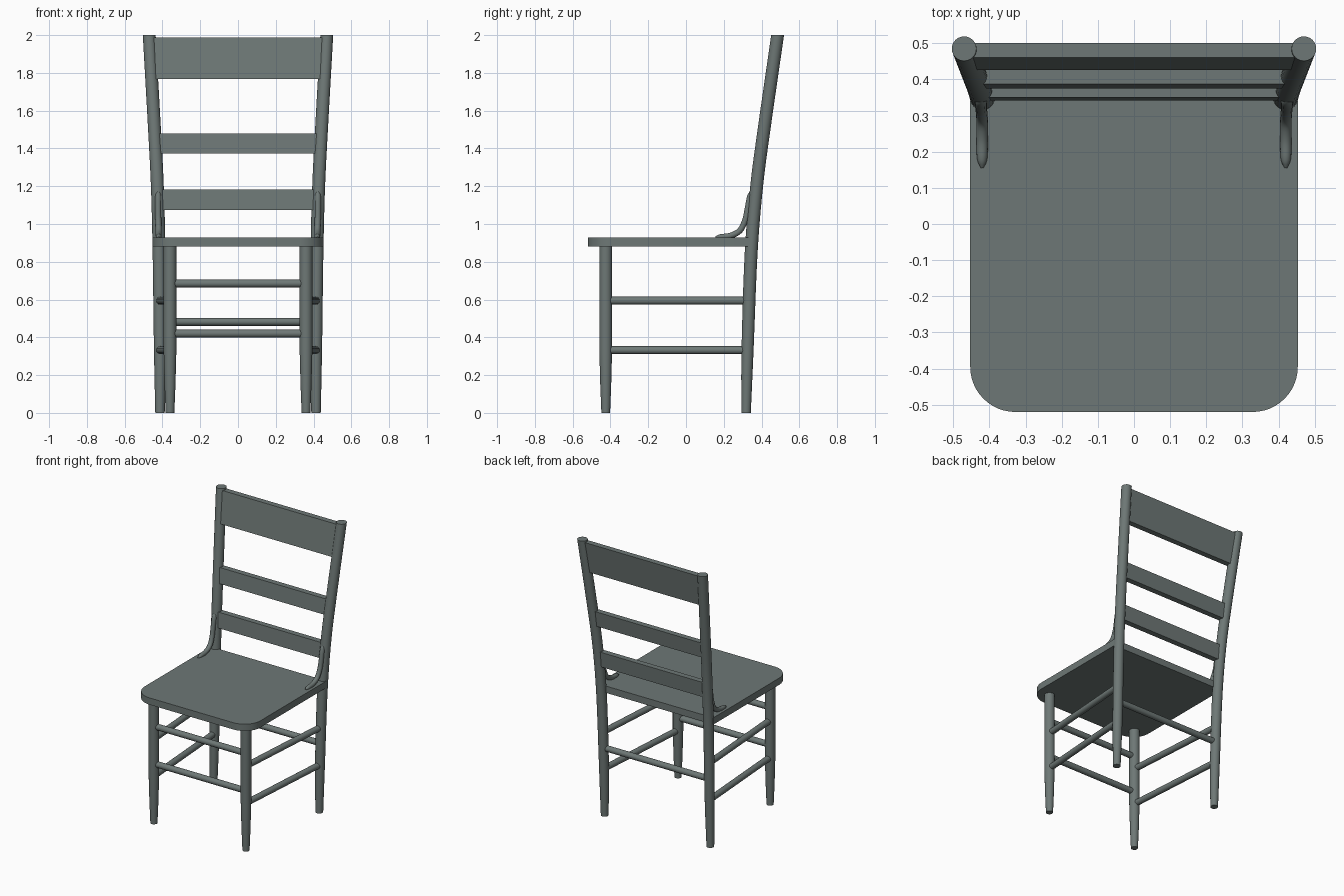
import bpy, bmesh, math
from mathutils import Vector

if "Cube" in bpy.data.objects:
    bpy.data.objects.remove(bpy.data.objects["Cube"])

paint = bpy.data.materials.new("grey_green_paint")
paint.diffuse_color = (0.155, 0.187, 0.18, 1)
paint.use_nodes = True
paint.node_tree.nodes["Principled BSDF"].inputs["Base Color"].default_value = paint.diffuse_color


def finish(name, bm, mirror=False, smooth=True):
    bmesh.ops.recalc_face_normals(bm, faces=bm.faces)
    me = bpy.data.meshes.new(name)
    bm.to_mesh(me)
    bm.free()
    me.materials.append(paint)
    ob = bpy.data.objects.new(name, me)
    bpy.context.collection.objects.link(ob)
    if mirror:
        m = ob.modifiers.new("mirror", 'MIRROR')
        m.use_mirror_merge = False
    if smooth:
        bpy.ops.object.select_all(action='DESELECT')
        ob.select_set(True)
        bpy.context.view_layer.objects.active = ob
        bpy.ops.object.shade_smooth_by_angle(angle=math.radians(35))
    return ob


def spline(pts, steps=5):
    """Catmull-Rom through points (any number of components)."""
    p = [Vector(q) for q in pts]
    p = [2 * p[0] - p[1]] + p + [2 * p[-1] - p[-2]]
    out = []
    for a, b, c, d in zip(p, p[1:], p[2:], p[3:]):
        for i in range(steps):
            t = i / steps
            out.append(0.5 * (2 * b + (c - a) * t + (2 * a - 5 * b + 4 * c - d) * t * t
                              + (3 * b - a - 3 * c + d) * t ** 3))
    return out + [p[-2]]


def tube(name, path, mirror=False, level=False, sides=24):
    """Round bar through (x, y, z, radius) points; level keeps rings horizontal."""
    bm = bmesh.new()
    rings = []
    for i, q in enumerate(path):
        c, r = Vector(q[:3]), q[3]
        t = Vector(path[min(i + 1, len(path) - 1)][:3]) - Vector(path[max(i - 1, 0)][:3])
        if level:
            t = Vector((0, 0, 1))
        t.normalize()
        side = Vector((1, 0, 0)) if abs(t.x) < 0.9 else Vector((0, 1, 0))
        u = (side - t * side.dot(t)).normalized()
        v = t.cross(u)
        angs = [2 * math.pi * k / sides for k in range(sides)]
        rings.append([bm.verts.new(c + r * (u * math.cos(a) + v * math.sin(a))) for a in angs])
    for a, b in zip(rings, rings[1:]):
        for k in range(sides):
            n = (k + 1) % sides
            bm.faces.new((a[k], a[n], b[n], b[k]))
    bm.faces.new(rings[0])
    bm.faces.new(rings[-1])
    return finish(name, bm, mirror)


# seat: slab with rounded front corners
bm = bmesh.new()
hw, front, back, rad = 0.453, -0.52, 0.342, 0.125
outline = [(hw, back), (-hw, back)]
for sx in (-1, 1):
    arc = [(sx * (hw - rad + rad * math.cos(a)), front + rad - rad * math.sin(a))
           for a in [math.pi / 2 * k / 12 for k in range(13)]]
    outline += arc if sx < 0 else arc[::-1]
face = bm.faces.new([bm.verts.new((x, y, 0.88)) for x, y in outline])
ext = bmesh.ops.extrude_face_region(bm, geom=[face])
bmesh.ops.translate(bm, vec=(0, 0, 0.048),
                    verts=[e for e in ext["geom"] if isinstance(e, bmesh.types.BMVert)])
finish("seat", bm)

# front legs, tapering to the foot
tube("front_leg", [(0.36, -0.425, 0, 0.023), (0.36, -0.425, 0.15, 0.029),
                   (0.36, -0.425, 0.34, 0.034), (0.36, -0.425, 0.89, 0.034)],
     mirror=True, level=True)

# back posts, leaning back and outward
post = [(0.413, 0.318, 0, 0.025), (0.413, 0.326, 0.34, 0.032), (0.418, 0.345, 0.85, 0.034),
        (0.427, 0.374, 1.2, 0.034), (0.442, 0.413, 1.5, 0.034), (0.470, 0.485, 2.0, 0.034)]
tube("back_post", spline(post), mirror=True, level=True)

# back slats, following the lean of the posts
for name, z0, z1, y0, y1, w0, w1 in (
        ("top_slat", 1.767, 1.988, 0.446, 0.480, 0.455, 0.465),
        ("middle_slat", 1.372, 1.48, 0.395, 0.407, 0.43, 0.435),
        ("lower_slat", 1.075, 1.183, 0.361, 0.370, 0.42, 0.425)):
    bm = bmesh.new()
    for sx in (-1, 1):
        for dy in (-0.02, 0.02):
            bm.verts.new((sx * w0, y0 + dy, z0))
            bm.verts.new((sx * w1, y1 + dy, z1))
    bmesh.ops.convex_hull(bm, input=bm.verts)
    bmesh.ops.dissolve_limit(bm, angle_limit=0.01, verts=bm.verts, edges=bm.edges)
    finish(name, bm, smooth=False)

# stretcher rungs
for name, z, x, y in (("front_rung_upper", 0.685, 0.36, -0.425),
                      ("front_rung_lower", 0.42, 0.36, -0.425),
                      ("back_rung", 0.482, 0.413, 0.33)):
    tube(name, [(-x, y, z, 0.021), (x, y, z, 0.021)], sides=16)
for name, z in (("side_rung_upper", 0.594), ("side_rung_lower", 0.332)):
    tube(name, [(0.36, -0.425, z, 0.021), (0.413, 0.328, z, 0.021)], mirror=True, sides=16)

# curved braces from the posts to the seat
brace = [(0.42, 0.155, 0.929, 0.004), (0.42, 0.18, 0.932, 0.014), (0.42, 0.235, 0.938, 0.016),
         (0.42, 0.285, 0.965, 0.016), (0.422, 0.313, 1.02, 0.016), (0.423, 0.326, 1.08, 0.016),
         (0.423, 0.339, 1.145, 0.016), (0.423, 0.348, 1.175, 0.007)]
tube("seat_brace", spline(brace, 4), mirror=True, sides=14)
